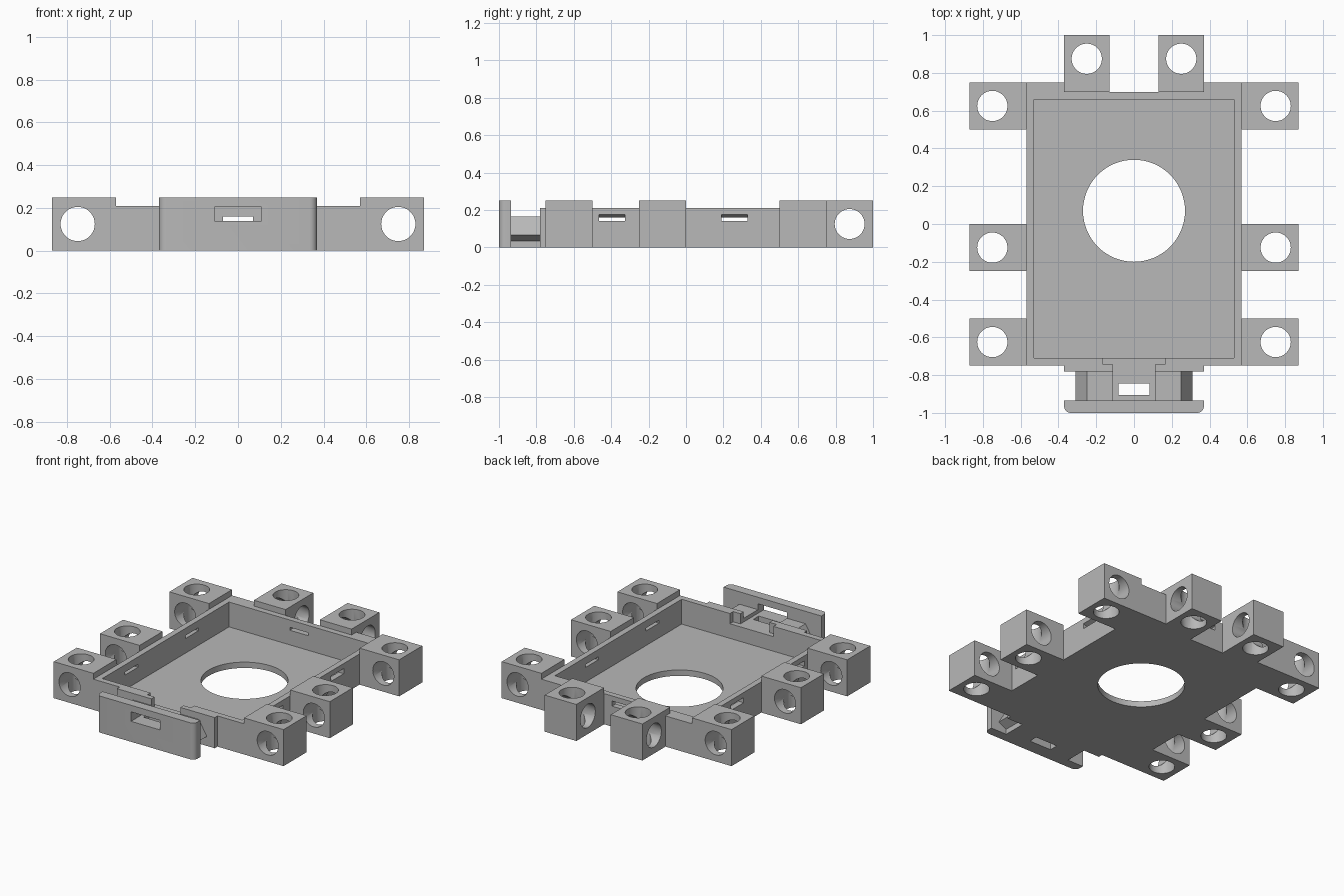
import bpy, bmesh
from mathutils import Vector, Matrix

if "Cube" in bpy.data.objects:
    bpy.data.objects.remove(bpy.data.objects["Cube"], do_unlink=True)

grey = bpy.data.materials.new("light_grey")
grey.use_nodes = True
COLOUR = (0.48, 0.48, 0.48, 1)
grey.diffuse_color = COLOUR
grey.node_tree.nodes["Principled BSDF"].inputs["Base Color"].default_value = COLOUR

WALL, FLOOR, TALL, PIN = 0.21, 0.04, 0.25, 0.08


def finish(name, bm):
    bmesh.ops.recalc_face_normals(bm, faces=bm.faces)
    mesh = bpy.data.meshes.new(name)
    bm.to_mesh(mesh)
    bm.free()
    mesh.materials.append(grey)
    ob = bpy.data.objects.new(name, mesh)
    bpy.context.collection.objects.link(ob)
    return ob


def prism(name, outline, axis, lo, hi):
    """Extrude a 2D outline along an axis from lo to hi."""
    place = {"x": lambda a, b, t: (t, a, b),
             "y": lambda a, b, t: (a, t, b),
             "z": lambda a, b, t: (a, b, t)}[axis]
    bm = bmesh.new()
    face = bm.faces.new([bm.verts.new(place(a, b, lo)) for a, b in outline])
    new = bmesh.ops.extrude_face_region(bm, geom=[face])["geom"]
    move = Vector(place(0, 0, hi - lo))
    bmesh.ops.translate(bm, vec=move, verts=[g for g in new if isinstance(g, bmesh.types.BMVert)])
    return finish(name, bm)


def box(name, x0, x1, y0, y1, z0, z1):
    return prism(name, [(x0, y0), (x1, y0), (x1, y1), (x0, y1)], "z", z0, z1)


def rod(centre, radius, axis="z", length=0.6):
    bm = bmesh.new()
    turn = {"x": Matrix.Rotation(1.570796, 4, "Y"),
            "y": Matrix.Rotation(1.570796, 4, "X"), "z": Matrix()}[axis]
    bmesh.ops.create_cone(bm, cap_ends=True, segments=64, radius1=radius, radius2=radius,
                          depth=length, matrix=Matrix.Translation(centre) @ turn)
    return finish("cutter", bm)


def select(ob):
    bpy.ops.object.select_all(action="DESELECT")
    ob.select_set(True)
    bpy.context.view_layer.objects.active = ob


def cut(ob, *cutters):
    select(ob)
    for cutter in cutters:
        mod = ob.modifiers.new("cut", "BOOLEAN")
        mod.operation, mod.solver, mod.object = "DIFFERENCE", "EXACT", cutter
        bpy.ops.object.modifier_apply(modifier=mod.name)
        bpy.data.objects.remove(cutter, do_unlink=True)
    bpy.ops.object.shade_smooth_by_angle(angle=0.5)


def mirrored(half):
    return half + [(-x, y) for x, y in reversed(half)]


# Open tray with a round floor opening
tray = prism("tray", mirrored([(0.37, -0.78), (0.37, -0.75), (0.57, -0.75),
                               (0.57, 0.75), (0.37, 0.75), (0.37, 0.7)]), "z", 0, WALL)
cut(tray, box("cutter", -0.53, 0.53, -0.71, 0.66, FLOOR, 0.4),
    rod((0, 0.07, 0), 0.27))

# T-shaped channel through the front wall
cut(tray, prism("cutter", mirrored([(0.11, -0.85), (0.11, -0.745), (0.165, -0.745),
                                    (0.165, -0.7)]), "z", 0.14, 0.4))

# Latch slots with sloping tops in the side and back walls
for side in (-1, 1):
    slope = [(side * 0.6, 0.14), (side * 0.6, 0.18), (side * 0.57, 0.175),
             (side * 0.53, 0.16), (side * 0.5, 0.16), (side * 0.5, 0.14)]
    for y in (-0.395, 0.26):
        cut(tray, prism("cutter", slope, "y", y - 0.07, y + 0.07))
cut(tray, prism("cutter", [(0.72, 0.14), (0.72, 0.18), (0.7, 0.175), (0.66, 0.16),
                           (0.62, 0.16), (0.62, 0.14)], "x", -0.07, 0.07))

# Hinge lugs with crossing pin holes
for side, word in ((1, "left"), (-1, "right")):
    inner, outer = sorted((side * 0.57, side * 0.87))
    for part, y in (("front", -0.625), ("middle", -0.125), ("rear", 0.625)):
        lug = box(f"{word}_{part}_lug", inner, outer, y - 0.125, y + 0.125, 0, TALL)
        cut(lug, rod((side * 0.75, y, 0.125), PIN), rod((side * 0.75, y, 0.125), PIN, "y"))
    x = side * 0.25
    lug = box(f"{word}_back_lug", x - 0.12, x + 0.12, 0.7, 1, 0, TALL)
    cut(lug, rod((x, 0.875, 0.125), PIN), rod((x, 0.875, 0.125), PIN, "x"))

# Barbed latch block with a channel and a vertical slot
latch = prism("latch_block", mirrored([(0.25, 0), (0.25, 0.035), (0.31, 0.065), (0.25, 0.165)]),
              "y", -0.935, -0.78)
cut(latch, box("cutter", -0.11, 0.11, -1, -0.7, 0.14, 0.3),
    box("cutter", -0.083, 0.083, -0.905, -0.845, -0.1, 0.3))

# Front plate with rounded upright edges and a window
plate = box("front_plate", -0.37, 0.37, -1, -0.935, 0, TALL)
bm = bmesh.new()
bm.from_mesh(plate.data)
edges = [e for e in bm.edges if all(v.co.y < -0.99 for v in e.verts)
         and abs(e.verts[0].co.z - e.verts[1].co.z) > 0.1]
bmesh.ops.bevel(bm, geom=edges, offset=0.035, segments=6, profile=0.5, affect="EDGES")
bm.to_mesh(plate.data)
bm.free()
cut(plate, box("cutter", -0.11, 0.11, -1.1, -0.9, 0.14, 0.205))
